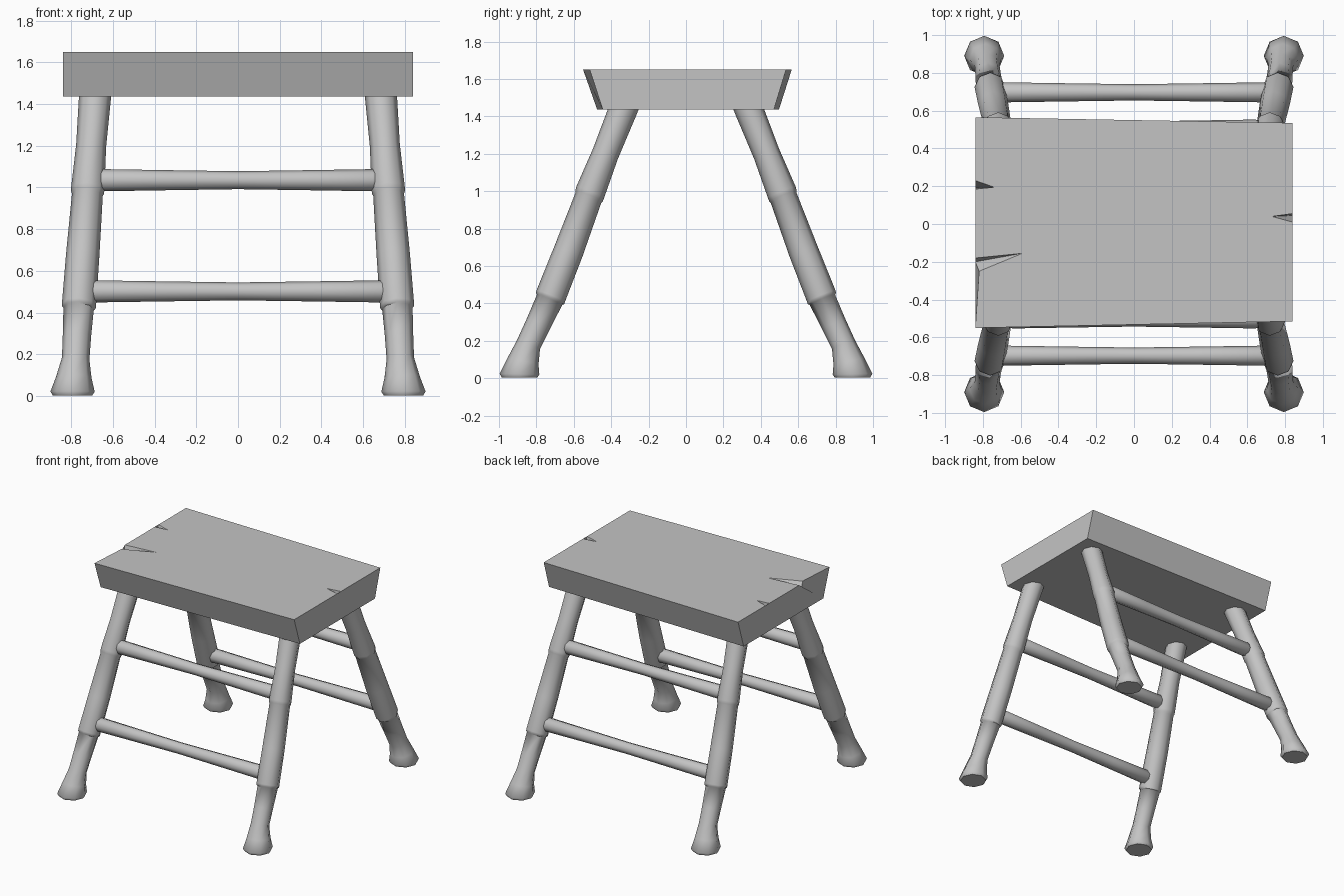
import bpy, bmesh, math
from mathutils import Vector

cube = bpy.data.objects.get("Cube")
if cube:
    bpy.data.objects.remove(cube, do_unlink=True)

mat = bpy.data.materials.new("plain grey")
mat.use_nodes = True
GREY = (0.55, 0.55, 0.55, 1)
mat.diffuse_color = GREY
mat.node_tree.nodes["Principled BSDF"].inputs["Base Color"].default_value = GREY


def finish(name, bm, smooth=True):
    bmesh.ops.recalc_face_normals(bm, faces=bm.faces)
    mesh = bpy.data.meshes.new(name)
    bm.to_mesh(mesh)
    bm.free()
    mesh.materials.append(mat)
    obj = bpy.data.objects.new(name, mesh)
    bpy.context.collection.objects.link(obj)
    if smooth:
        bpy.ops.object.select_all(action='DESELECT')
        obj.select_set(True)
        bpy.context.view_layer.objects.active = obj
        bpy.ops.object.shade_smooth_by_angle(angle=math.radians(55))
    return obj


def tube(name, sections, sides=8):
    """Skin a row of rings: (centre, radius, axis)."""
    bm = bmesh.new()
    rings = []
    for centre, radius, axis in sections:
        axis = Vector(axis).normalized()
        u = (Vector((0, 1, 0)) - axis * axis.y).normalized()
        v = axis.cross(u)
        ring = []
        for i in range(sides):
            a = math.tau * i / sides
            ring.append(bm.verts.new(Vector(centre) + radius * (u * math.cos(a) + v * math.sin(a))))
        rings.append(ring)
    for lower, upper in zip(rings, rings[1:]):
        for i in range(sides):
            j = (i + 1) % sides
            bm.faces.new((lower[i], lower[j], upper[j], upper[i]))
    bm.faces.new(rings[0])
    bm.faces.new(rings[-1])
    return finish(name, bm)


# Seat: tapered plank with split ends
TOP, BOTTOM = 1.65, 1.437
bm = bmesh.new()


def vert(x, y, z):
    return bm.verts.new((x, y, z))


def split(x, y_a, y_b, apex, low, inset=0.0):
    """Wedge-shaped crack running from an end of the plank to an apex."""
    a, b = vert(x, y_a, TOP), vert(x - inset, y_b, TOP)
    tip = vert(*apex, TOP)
    root = vert(x, *low)
    bm.faces.new((a, tip, root))
    bm.faces.new((b, root, tip))
    return [a, tip, b], [a, root, b]


fl, fr = vert(-0.84, -0.55, TOP), vert(0.84, -0.515, TOP)
br, bl = vert(0.84, 0.535, TOP), vert(-0.84, 0.565, TOP)
lfl, lfr = vert(-0.84, -0.475, BOTTOM), vert(0.84, -0.445, BOTTOM)
lbr, lbl = vert(0.84, 0.47, BOTTOM), vert(-0.84, 0.497, BOTTOM)
right_top, right_end = split(0.84, 0.01, 0.055, (0.73, 0.04), (0.045, 1.5))
small_top, small_end = split(-0.84, 0.23, 0.185, (-0.74, 0.195), (0.19, 1.56))
large_top, large_end = split(-0.84, -0.18, -0.25, (-0.59, -0.155), (-0.2, 1.57), -0.02)
bm.faces.new([fl, fr] + right_top + [br, bl] + small_top + large_top)
bm.faces.new([fr] + right_end + [br, lbr, lfr])
bm.faces.new([bl] + small_end + large_end + [fl, lfl, lbl])
bm.faces.new((fl, fr, lfr, lfl))
bm.faces.new((br, bl, lbl, lbr))
bm.faces.new((lfl, lfr, lbr, lbl))
bmesh.ops.triangulate(bm, faces=[f for f in bm.faces if len(f.verts) > 4])
finish("seat", bm, smooth=False)

# Legs: splayed, three turned segments with a flared foot
# each row is x, y, z, radius, share of lean in the ring
PROFILE = [
    (0.793, 0.89, 0.004, 0.095, 0.0),
    (0.793, 0.89, 0.022, 0.106, 0.05),
    (0.787, 0.872, 0.09, 0.085, 0.5),
    (0.778, 0.842, 0.18, 0.066, 1.0),
    (0.772, 0.79, 0.29, 0.068, 1.0),
    (0.764, 0.729, 0.42, 0.073, 1.0),
    (0.763, 0.727, 0.425, 0.081, 1.0),
    (0.762, 0.723, 0.44, 0.082, 1.0),
    (0.744, 0.628, 0.68, 0.080, 1.0),
    (0.722, 0.522, 0.965, 0.074, 1.0),
    (0.721, 0.518, 0.975, 0.079, 1.0),
    (0.720, 0.512, 0.995, 0.080, 1.0),
    (0.704, 0.431, 1.2, 0.072, 1.0),
    (0.685, 0.335, 1.44, 0.077, 1.0),
    (0.681, 0.315, 1.49, 0.077, 1.0),
]
for end, sy in (("front", -1), ("back", 1)):
    for side, sx in (("left", 1), ("right", -1)):
        tube(f"{end}_{side}_leg", [
            ((sx * x, sy * y, z), r, (-0.08 * sx * lean, -0.4 * sy * lean, 1))
            for x, y, z, r, lean in PROFILE])

# Rungs: slightly waisted bars between the legs
for end, sy in (("front", -1), ("back", 1)):
    for level, y, z, half in (("lower", 0.697, 0.502, 0.71), ("upper", 0.5, 1.035, 0.665)):
        shape = [(-1, 0.042), (-0.97, 0.053), (-0.5, 0.048), (0, 0.043),
                 (0.5, 0.048), (0.97, 0.053), (1, 0.042)]
        tube(f"{end}_{level}_rung",
             [((t * half, sy * y, z), r, (1, 0, 0)) for t, r in shape])
